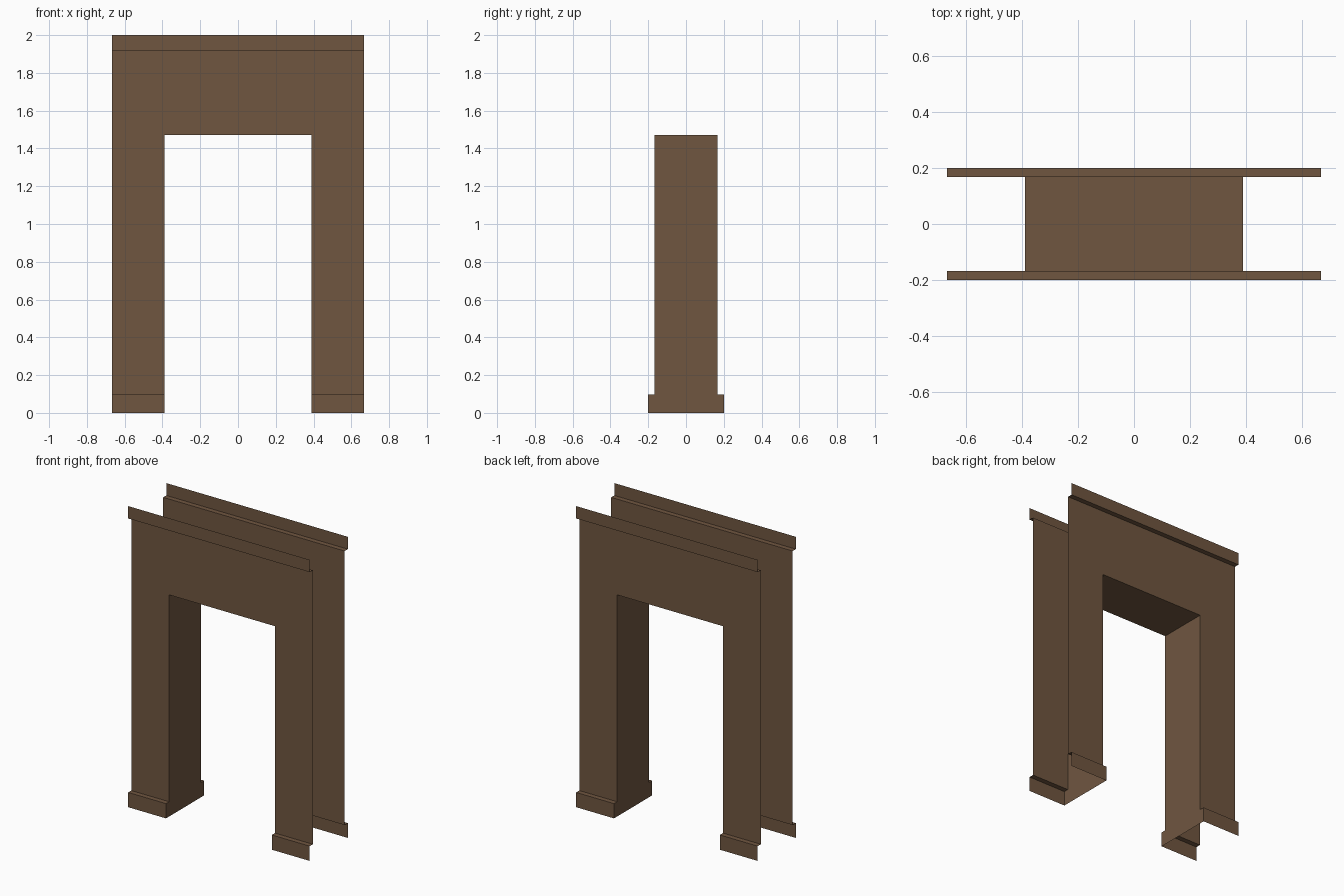
import bpy

if "Cube" in bpy.data.objects:
    bpy.data.objects.remove(bpy.data.objects["Cube"])

W, OPEN = 0.667, 0.389            # half width, half opening
FACE, TRIM = 0.167, 0.20          # half depth of face, half depth of plinth and cornice
PLINTH, HEAD, CORNICE, TOP = 0.098, 1.472, 1.918, 2.0

wood = bpy.data.materials.new("brown_wood")
wood.diffuse_color = (0.16, 0.093, 0.051, 1)
wood.use_nodes = True
wood.node_tree.nodes["Principled BSDF"].inputs["Base Color"].default_value = wood.diffuse_color


def make(name, verts, faces, mirror):
    me = bpy.data.meshes.new(name)
    me.from_pydata(verts, [], faces)
    me.materials.append(wood)
    ob = bpy.data.objects.new(name, me)
    bpy.context.collection.objects.link(ob)
    mod = ob.modifiers.new("mirror", 'MIRROR')
    mod.use_axis = mirror
    return ob


def sweep(name, profile, x0, x1, mirror):
    """Extrude an open (y, z) profile along x."""
    verts = [(x, y, z) for y, z in profile for x in (x0, x1)]
    faces = [(2*i, 2*i + 1, 2*i + 3, 2*i + 2) for i in range(len(profile) - 1)]
    return make(name, verts, faces, mirror)


# Front and back casings: four legs with plinths, two headers with cornices
leg = [(-TRIM, 0), (-TRIM, PLINTH), (-FACE, PLINTH), (-FACE, HEAD)]
header = [(-FACE, HEAD), (-FACE, CORNICE), (-TRIM, CORNICE), (-TRIM, TOP)]
sweep("leg_casings", leg, OPEN, W, (True, True, False))
sweep("header_casings", header, -W, W, (False, True, False))

# Lining of the opening: side jambs follow the plinth outline
outline = leg + [(-y, z) for y, z in reversed(leg)]
make("side_jambs", [(OPEN, y, z) for y, z in outline],
     [tuple(range(len(outline)))], (True, False, False))
make("head_jamb", [(0, -FACE, HEAD), (0, FACE, HEAD), (OPEN, FACE, HEAD), (OPEN, -FACE, HEAD)],
     [(0, 1, 2, 3)], (True, False, False))
